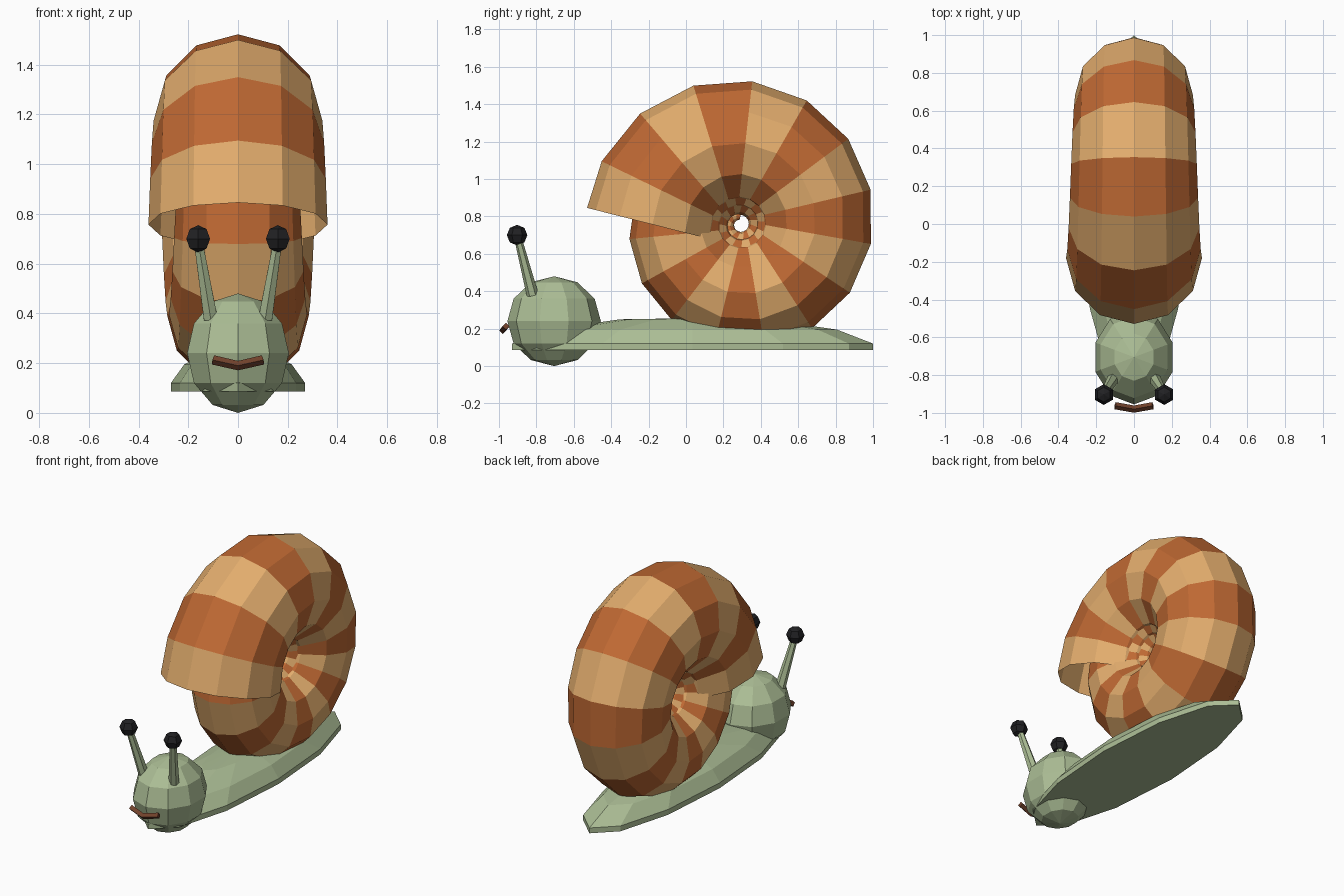
import bpy, bmesh
from math import sin, cos, pi, radians
from mathutils import Vector

if "Cube" in bpy.data.objects:
    bpy.data.objects.remove(bpy.data.objects["Cube"])


def material(name, rgb):
    m = bpy.data.materials.new(name)
    m.diffuse_color = (*rgb, 1)
    m.use_nodes = True
    m.node_tree.nodes["Principled BSDF"].inputs["Base Color"].default_value = m.diffuse_color
    return m


SKIN = material("skin_green", (0.41, 0.51, 0.30))
TAN = material("shell_tan", (0.77, 0.42, 0.155))
RUST = material("shell_rust", (0.52, 0.14, 0.033))
BLACK = material("eye_black", (0.015, 0.015, 0.017))
BROWN = material("mouth_brown", (0.17, 0.055, 0.025))


def skin_rings(name, rings, mats, cap_start=False, cap_end=False):
    """Bridge rings of points; segment k takes material k modulo the list."""
    bm = bmesh.new()
    loops = [[bm.verts.new(p) for p in ring] for ring in rings]
    n = len(loops[0])
    for k, (a, b) in enumerate(zip(loops, loops[1:])):
        for i in range(n):
            j = (i + 1) % n
            bm.faces.new((a[i], a[j], b[j], b[i])).material_index = k % len(mats)
    if cap_start:
        bm.faces.new(loops[0])
    if cap_end:
        bm.faces.new(loops[-1])
    bmesh.ops.remove_doubles(bm, verts=bm.verts, dist=1e-5)
    bmesh.ops.recalc_face_normals(bm, faces=bm.faces)
    mesh = bpy.data.meshes.new(name)
    bm.to_mesh(mesh)
    bm.free()
    for m in mats:
        mesh.materials.append(m)
    obj = bpy.data.objects.new(name, mesh)
    bpy.context.collection.objects.link(obj)
    return obj


def lathe(name, profile, n, size, centre, mat):
    """Turn a (radius, height) profile about z, first corner on +y."""
    rings = [[(centre[0] + size[0] * r * sin(2 * pi * i / n),
               centre[1] + size[1] * r * cos(2 * pi * i / n),
               centre[2] + size[2] * z) for i in range(n)] for r, z in profile]
    return skin_rings(name, rings, [mat], profile[0][0] > 0, profile[-1][0] > 0)


def ball(name, n, rows, size, centre, mat):
    profile = [(sin(pi * k / rows), -cos(pi * k / rows)) for k in range(rows + 1)]
    profile[0], profile[-1] = (0, -1), (0, 1)
    return lathe(name, profile, n, size, centre, mat)


def sweep(name, path, radii, n, ref, mats, caps=True):
    """Sweep a round section along a path, mitred at each corner."""
    path = [Vector(p) for p in path]
    steps = [(b - a).normalized() for a, b in zip(path, path[1:])]
    rings = []
    for k, (p, r) in enumerate(zip(path, radii)):
        t = (steps[max(k - 1, 0)] + steps[min(k, len(steps) - 1)]).normalized()
        ref_v = Vector(ref)
        u = (ref_v - t * ref_v.dot(t)).normalized()
        v = t.cross(u)
        rings.append([p + r * (u * cos(2 * pi * i / n) + v * sin(2 * pi * i / n))
                      for i in range(n)])
    return skin_rings(name, rings, mats, caps, caps)


# Shell: flat spiral tube from the open mouth inwards, striped per segment
N = 50
path, radii = [], []
for k in range(N + 1):
    t = 1 - k / N
    a = radians(180 - 23.4 * k)
    d = 0.04 + 0.43 * t
    path.append((0, 0.29 + d * cos(a), 0.757 + d * sin(a)))
    radii.append(0.016 + 0.344 * t)
sweep("shell", path, radii, 12, (1, 0, 0), [TAN, RUST], caps=False)

# Foot: long oval slab with a domed top
lathe("foot", [(1, 0.085), (1, 0.12), (0.8, 0.195), (0.4, 0.25), (0, 0.256)],
      12, (0.27, 0.965, 1), (0, 0.035, 0), SKIN)

# Head
ball("head", 10, 6, (0.215, 0.25, 0.24), (0, -0.705, 0.24), SKIN)

# Eyestalks and eyes
for side, s in (("left", -1), ("right", 1)):
    sweep("eyestalk_" + side, [(s * 0.11, -0.82, 0.38), (s * 0.16, -0.9, 0.69)],
          [0.032, 0.02], 6, (0, 1, 0), [SKIN])
    ball("eye_" + side, 6, 4, (0.055, 0.055, 0.055), (s * 0.16, -0.903, 0.7), BLACK)

# Mouth: small bent bar
sweep("mouth", [(-0.1, -0.962, 0.213), (0, -0.98, 0.19), (0.1, -0.962, 0.213)],
      [0.019] * 3, 4, (0, 0, 1), [BROWN])
